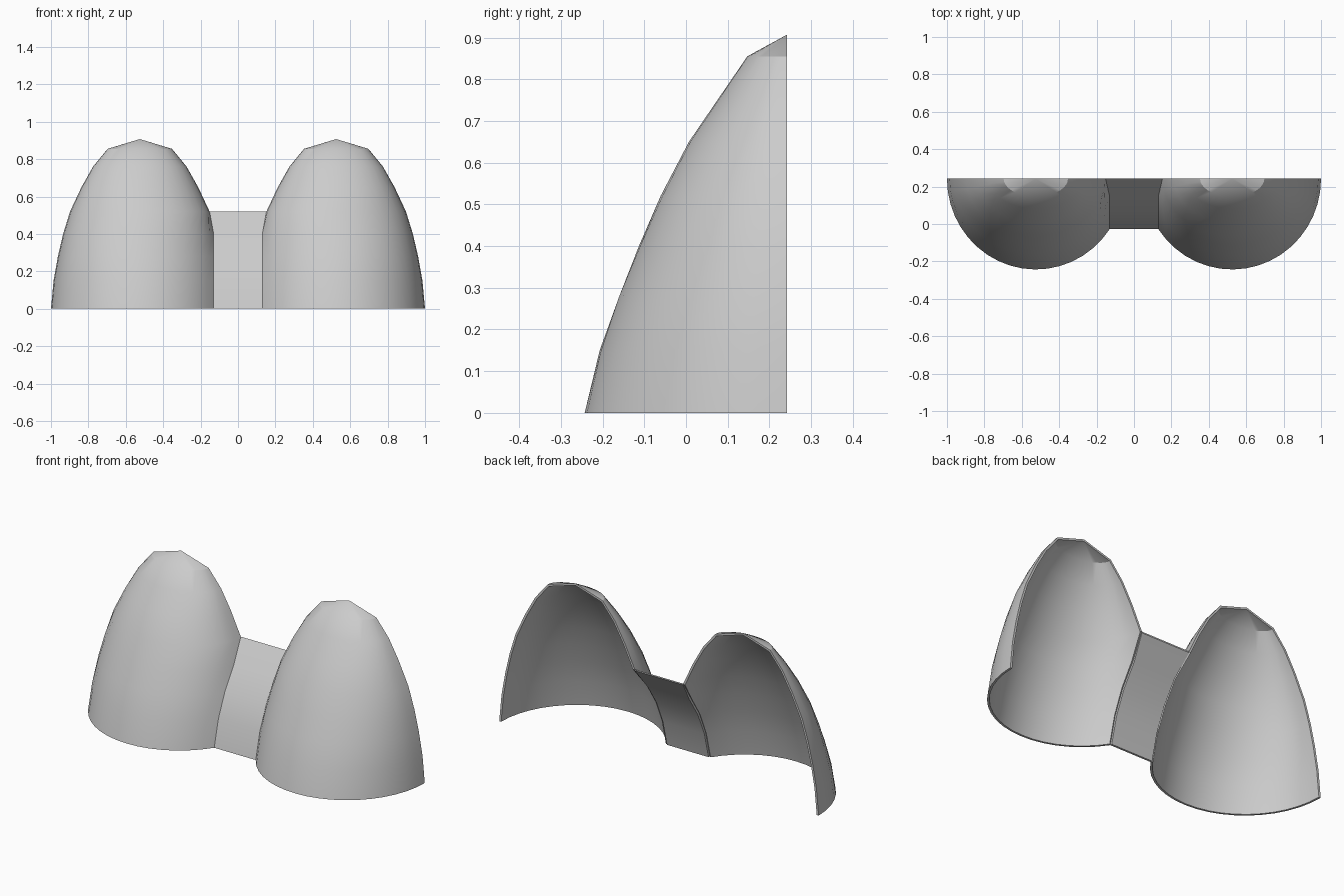
import bpy, bmesh
from math import acos, cos, sin, pi, radians

cube = bpy.data.objects.get("Cube")
if cube:
    bpy.data.objects.remove(cube, do_unlink=True)

CENTRE_X = 0.525   # dome axis
BACK_Y = 0.242     # flat open back plane
REACH = 0.395      # distance from dome axis to the connecting panel
THICK = 0.012
SEGMENTS = 18

# Dome profile: height, half width, depth
PROFILE = [(0, .475, .485), (.15, .461, .449), (.28, .438, .403), (.40, .41, .355),
           (.52, .373, .303), (.65, .312, .235), (.76, .25, .16),
           (.855, .172, .095), (.907, 0, 0)]

grey = bpy.data.materials.new("light_grey")
grey.use_nodes = True
grey.diffuse_color = (0.6, 0.6, 0.6, 1)
grey.node_tree.nodes["Principled BSDF"].inputs["Base Color"].default_value = (0.6, 0.6, 0.6, 1)


def dome_ring(z, width, depth):
    """Half ellipse from the inner edge, round the front, to the outer edge."""
    start = acos(REACH / width) if width > REACH else 0
    angles = [start + (pi - start) * j / SEGMENTS for j in range(SEGMENTS + 1)]
    return [(CENTRE_X - width * cos(a), BACK_Y - depth * sin(a), z) for a in angles]


def make_shell(name, rings):
    """Skin the rings, then thicken the sheet inwards with flat back and base rims."""
    bm = bmesh.new()
    rows = [[bm.verts.new(p) for p in ring] for ring in rings]
    for low, high in zip(rows, rows[1:]):
        for j in range(len(low) - 1):
            bm.faces.new((low[j], low[j + 1], high[j + 1], high[j]))
    bmesh.ops.remove_doubles(bm, verts=bm.verts[:], dist=1e-5)
    bm.normal_update()
    faces = bm.faces[:]
    rims = [e.link_loops[0] for e in bm.edges if e.is_boundary]
    rims = [(lp.vert, lp.link_loop_next.vert) for lp in rims]
    inner = {}
    for v in bm.verts[:]:
        p = v.co - v.normal * THICK
        p.y = min(p.y, BACK_Y)
        p.z = max(p.z, 0)
        if v.co.y > BACK_Y - 1e-4:
            p.y = BACK_Y
        if v.co.z < 1e-4:
            p.z = 0
        inner[v] = bm.verts.new(p)
    for f in faces:
        bm.faces.new([inner[v] for v in reversed(f.verts[:])])
    for a, b in rims:
        bm.faces.new((b, a, inner[a], inner[b]))
    for f in bm.faces:
        f.smooth = True
    mesh = bpy.data.meshes.new(name)
    bm.to_mesh(mesh)
    bm.free()
    mesh.set_sharp_from_angle(angle=radians(30))
    mesh.materials.append(grey)
    obj = bpy.data.objects.new(name, mesh)
    bpy.context.collection.objects.link(obj)
    return obj


# Two half domes
rings = [dome_ring(*row) for row in PROFILE]
make_shell("left_dome", rings)
make_shell("right_dome", [[(-x, y, z) for x, y, z in reversed(r)] for r in rings])

# Connecting panel follows the inner edges of both domes
edge = [r[0] for r in rings if r[0][2] < 0.6]
make_shell("connecting_panel", [[(-x, y, z), (x, y, z)] for x, y, z in edge])
